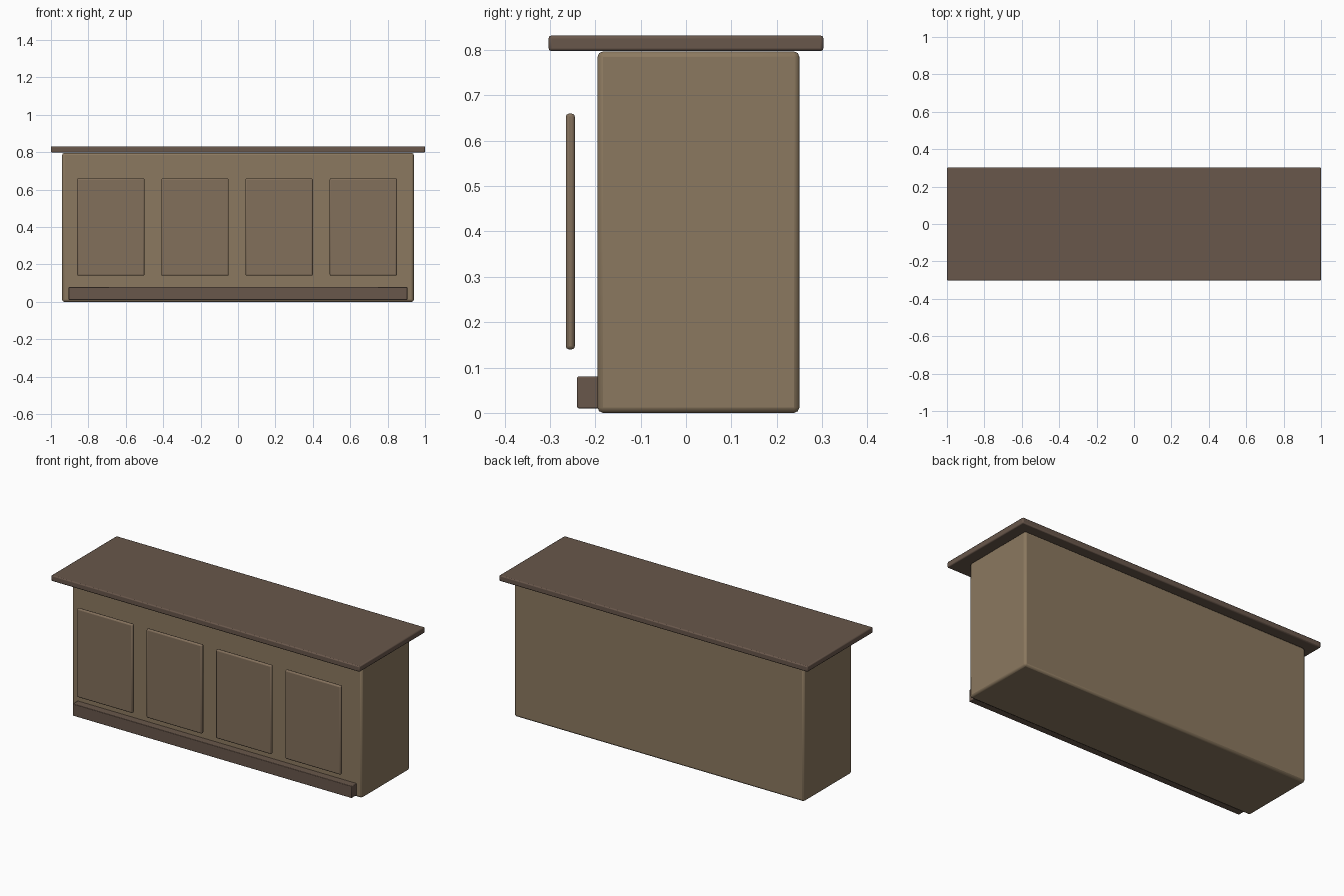
import bpy

if "Cube" in bpy.data.objects:
    bpy.data.objects.remove(bpy.data.objects["Cube"])


def material(name, rgb):
    m = bpy.data.materials.new(name)
    m.diffuse_color = (*rgb, 1)
    m.use_nodes = True
    m.node_tree.nodes["Principled BSDF"].inputs["Base Color"].default_value = m.diffuse_color
    return m


def box(name, x, y, z, bevel, mat, segments=2):
    """Bevelled box from (min, max) ranges on each axis."""
    bpy.ops.mesh.primitive_cube_add(size=1)
    ob = bpy.context.object
    ob.name = name
    ob.location = [(a + b) / 2 for a, b in (x, y, z)]
    ob.scale = [b - a for a, b in (x, y, z)]
    bpy.ops.object.transform_apply(location=False, rotation=False, scale=True)
    mod = ob.modifiers.new("rounded_edges", 'BEVEL')
    mod.width = bevel
    mod.segments = segments
    ob.data.materials.append(mat)
    bpy.ops.object.shade_smooth_by_angle()
    return ob


body_wood = material("body_wood", (0.26, 0.19, 0.115))
panel_wood = material("panel_wood", (0.225, 0.16, 0.105))
dark_wood = material("dark_wood", (0.14, 0.095, 0.07))

# Main cabinet and overhanging top
box("counter_body", (-0.94, 0.94), (-0.195, 0.25), (0.0, 0.797), 0.012, body_wood)
box("counter_top", (-1.0, 1.0), (-0.303, 0.303), (0.798, 0.832), 0.006, dark_wood)

# Kick board along the front foot
box("kick_board", (-0.905, 0.905), (-0.24, -0.19), (0.01, 0.08), 0.003, dark_wood)

# Row of four front panels, standing just off the body
for i in range(4):
    cx = -0.68 + 0.45 * i
    box(f"front_panel_{i + 1}", (cx - 0.18, cx + 0.18), (-0.265, -0.245),
        (0.14, 0.66), 0.007, panel_wood)
